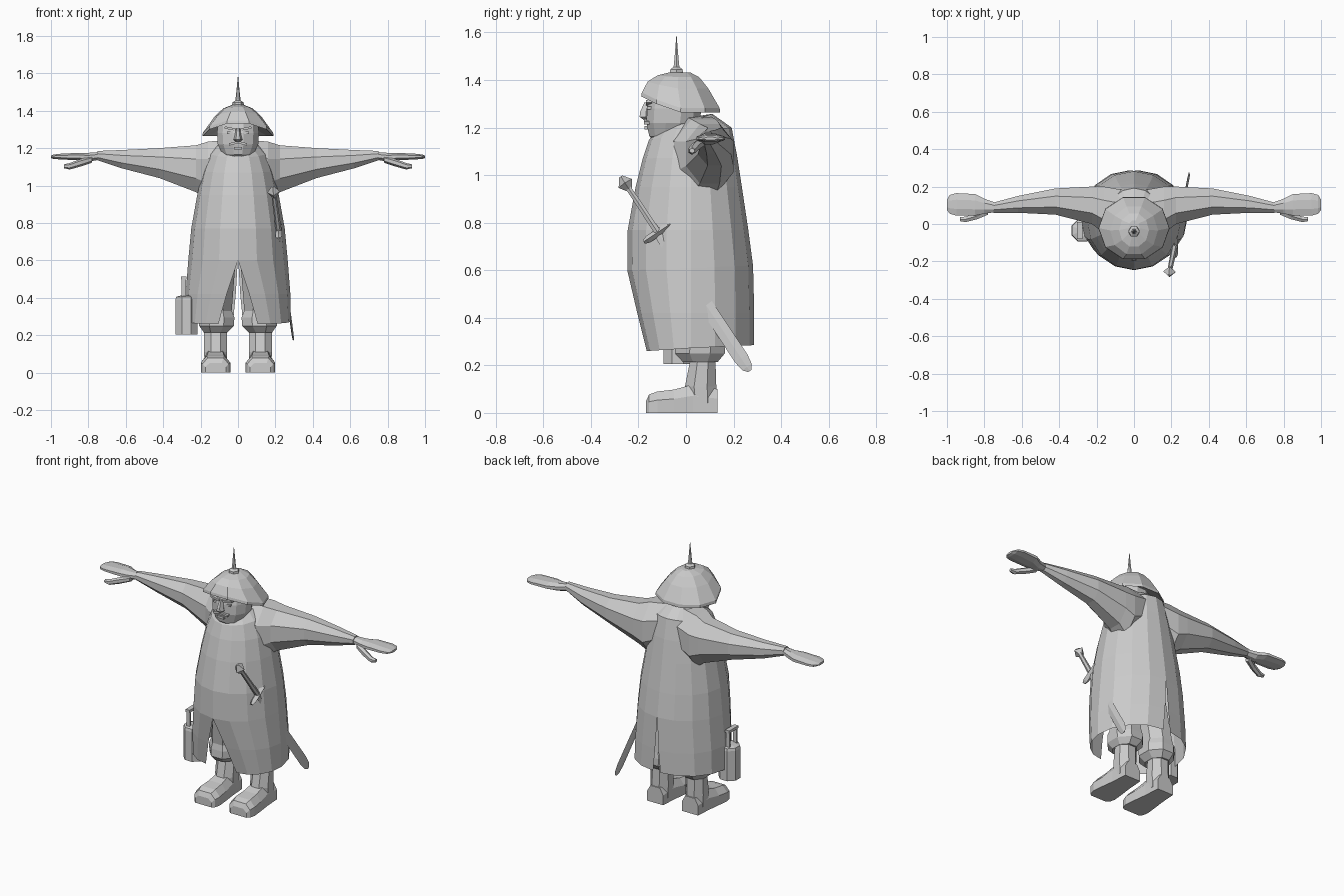
import bpy, bmesh, math
from mathutils import Vector

if "Cube" in bpy.data.objects:
    bpy.data.objects.remove(bpy.data.objects["Cube"])

grey = bpy.data.materials.new("plain_grey")
grey.diffuse_color = (0.6, 0.6, 0.6, 1)
grey.use_nodes = True
grey.node_tree.nodes["Principled BSDF"].inputs["Base Color"].default_value = grey.diffuse_color


def finish(name, bm, mirror=False):
    bmesh.ops.recalc_face_normals(bm, faces=bm.faces)
    me = bpy.data.meshes.new(name)
    bm.to_mesh(me)
    bm.free()
    me.materials.append(grey)
    ob = bpy.data.objects.new(name, me)
    bpy.context.collection.objects.link(ob)
    if mirror:
        ob.modifiers.new("mirror", 'MIRROR').merge_threshold = 0.002
    return ob


def loft(name, rings, mirror=False, closed=True, caps=(True, True)):
    """Skin a list of equal-length point rings."""
    bm = bmesh.new()
    vs = [[bm.verts.new(p) for p in r] for r in rings]
    n = len(vs[0])
    for a, b in zip(vs, vs[1:]):
        for i in range(n if closed else n - 1):
            j = (i + 1) % n
            bm.faces.new((a[i], a[j], b[j], b[i]))
    if caps[0]:
        bm.faces.new(vs[0])
    if caps[1]:
        bm.faces.new(vs[-1])
    return finish(name, bm, mirror)


def hring(w, yf, yb, zf, zb=None, xc=0, n=10):
    """Level ring; the front may sit at a different height from the sides and back."""
    zb = zf if zb is None else zb
    pts = []
    for i in range(n):
        t = 2 * math.pi * (i + 0.5) / n - math.pi / 2
        s = math.sin(t)
        pts.append((xc + w * math.cos(t), (yf + yb) / 2 + (yb - yf) / 2 * s,
                    zb + (zf - zb) * max(0, -s) ** 1.3))
    return pts


def xring(x, yf, yb, zb, zt, n=8):
    """Ring across the x axis, for arms and hands."""
    k = 1 / math.cos(math.pi / n)
    return [(x, (yf + yb) / 2 + k * (yb - yf) / 2 * math.cos(t), (zb + zt) / 2 + k * (zt - zb) / 2 * math.sin(t))
            for t in [2 * math.pi * (i + 0.5) / n for i in range(n)]]


def rod(name, path, sizes, u, v, n=4):
    """Loft along a path with half-widths along directions u and v."""
    u, v = Vector(u).normalized(), Vector(v).normalized()
    rings = []
    for p, (a, b) in zip(path, sizes):
        ts = [2 * math.pi * i / n for i in range(n)]
        rings.append([Vector(p) + u * a * math.cos(t) + v * b * math.sin(t) for t in ts])
    return loft(name, rings)


def box(name, size, loc, rot=0, mirror=False):
    bm = bmesh.new()
    bmesh.ops.create_cube(bm, size=1)
    c, s = math.cos(rot), math.sin(rot)
    for p in bm.verts:
        x, y, z = (p.co[i] * size[i] for i in range(3))
        p.co = (loc[0] + x * c - z * s, loc[1] + y, loc[2] + x * s + z * c)
    return finish(name, bm, mirror)


# Long coat: half shell, slit at front and back (width, front y, back y, front z, back z, gaps)
coat = []
for w, yf, yb, zf, zb, gf, gb in [
        (.283, -.165, .287, .26, .285, .105, .025), (.28, -.205, .287, .42, .42, .06, .012),
        (.265, -.247, .282, .6, .62, 0, 0), (.25, -.245, .262, .77, .77, 0, 0),
        (.218, -.212, .235, .95, .95, 0, 0), (.19, -.182, .215, 1.07, 1.08, 0, 0),
        (.155, -.155, .192, 1.15, 1.2, 0, 0), (.11, -.12, .11, 1.19, 1.258, 0, 0),
        (.05, -.08, .06, 1.2, 1.25, 0, 0)]:
    row = []
    for i in range(9):
        t = math.pi * (i / 8 - 0.5)
        g = gf if t < 0 else gb
        s = math.sin(t)
        row.append((g + (w - g) * math.cos(t), .02 + s * ((.02 - yf) if s < 0 else (yb - .02)),
                    zf + (zb - zf) * (s + 1) / 2))
    coat.append(row)
loft("coat", coat, mirror=True, closed=False, caps=(False, False))

# Sleeves, hands and thumbs
loft("sleeves", [xring(*r) for r in [
    (.05, -.07, .18, .98, 1.245), (.16, -.05, .2, .92, 1.235), (.225, 0, .2, .965, 1.215),
    (.42, .05, .19, 1.04, 1.2), (.62, .06, .15, 1.092, 1.19), (.75, .06, .115, 1.135, 1.185)]], True)
loft("hands", [xring(*r) for r in [
    (.73, .065, .11, 1.14, 1.18), (.8, .055, .135, 1.128, 1.175), (.85, .045, .16, 1.135, 1.175),
    (.95, .045, .165, 1.14, 1.17), (.985, .055, .155, 1.142, 1.166), (1, .075, .13, 1.147, 1.16)]], True)
loft("thumbs", [xring(*r, n=6) for r in [
    (.78, .05, .09, 1.125, 1.155), (.84, .025, .06, 1.105, 1.14),
    (.9, .01, .04, 1.088, 1.118), (.93, .015, .036, 1.094, 1.112)]], True)

# Head and face
loft("head", [hring(*r, n=12) for r in [
    (.045, -.13, -.02, 1.14), (.085, -.158, .03, 1.165), (.112, -.17, .06, 1.22),
    (.116, -.168, .07, 1.28), (.11, -.15, .07, 1.35)]])
loft("nose", [hring(*r, n=6) for r in [
    (.012, -.18, -.14, 1.232), (.024, -.199, -.14, 1.245), (.018, -.197, -.14, 1.265),
    (.01, -.178, -.14, 1.305)]])
box("moustache", (.05, .022, .012), (.024, -.165, 1.226), -.25, True)
box("lips", (.045, .024, .014), (0, -.162, 1.2))
box("eyebrows", (.06, .024, .012), (.042, -.156, 1.305), .2, True)
box("eyes", (.032, .018, .012), (.042, -.154, 1.282), 0, True)

# Helmet with a tilted flared rim and a top spike
loft("helmet", [hring(*r) for r in [
    (.1, -.14, .08, 1.36, 1.31), (.178, -.182, .14, 1.338, 1.272), (.19, -.197, .152, 1.336, 1.264),
    (.188, -.194, .15, 1.352, 1.282), (.128, -.168, .1, 1.395, 1.365),
    (.08, -.125, .06, 1.42, 1.412), (.03, -.065, .02, 1.434, 1.432)]])
loft("helmet_spike", [hring(r, -.04 - r, -.04 + r, z, n=6) for r, z in [
    (.032, 1.425), (.03, 1.445), (.014, 1.455), (.01, 1.49), (.001, 1.585)]])

# Trousers, boot shafts and feet
loft("trousers", [hring(w, yf, yb, z, xc=xc, n=8) for z, xc, w, yf, yb in [
    (.215, .12, .068, -.02, .14), (.25, .115, .1, -.055, .172), (.295, .115, .104, -.052, .172),
    (.33, .115, .088, -.045, .165), (.62, .085, .08, -.09, .14)]], True)
loft("boot_shafts", [hring(w, yf, yb, z, xc=.12, n=8) for z, w, yf, yb in [
    (.03, .064, 0, .133), (.11, .066, -.01, .133), (.23, .066, .015, .128)]], True)
loft("boot_feet", [[(.12 + a * w, y, b * h) for a, b in
                    [(-1, 0), (-1, .6), (-.6, 1), (.6, 1), (1, .6), (1, 0)]] for y, w, h in [
    (.132, .055, .1), (.03, .062, .12), (-.05, .072, .098), (-.12, .079, .09),
    (-.155, .07, .078), (-.168, .055, .05)]], True)

# Canister hanging at the left hip, with an arched handle
loft("canister", [hring(r, -.035 - r, -.035 + r, z, xc=-.275, n=8) for r, z in [
    (.064, .205), (.064, .39), (.06, .405), (.035, .412)]])
for y in (-.07, 0):
    box("handle_post", (.024, .012, .1), (-.29, y, .455))
box("handle_grip", (.028, .09, .016), (-.29, -.035, .505))

# Sword worn through the coat at the right hip
top, tip = Vector((.19, -.255, .965)), Vector((.295, .265, .18))
along = (tip - top).normalized()
side = Vector((1, 0, 0)) - along * along.x
across = along.cross(side).normalized()
at = lambda d: top + along * d
length = (tip - top).length
rod("sword_pommel", [at(-.035), at(0), at(.035)], [(.008, .008), (.034, .034), (.01, .01)], side, across)
rod("sword_grip", [at(.01), at(.25)], [(.013, .013), (.016, .016)], side, across, 6)
g = at(.25)
rod("sword_guard", [g - across * .072, g - across * .05, g + across * .05, g + across * .072],
    [(.01, .008), (.018, .016), (.018, .016), (.01, .008)], side, along)
rod("sword_blade", [at(.25), at(.6), at(length - .06), at(length - .015), at(length + .005)],
    [(.005, .02), (.006, .03), (.006, .031), (.005, .024), (.003, .008)], side, across)
